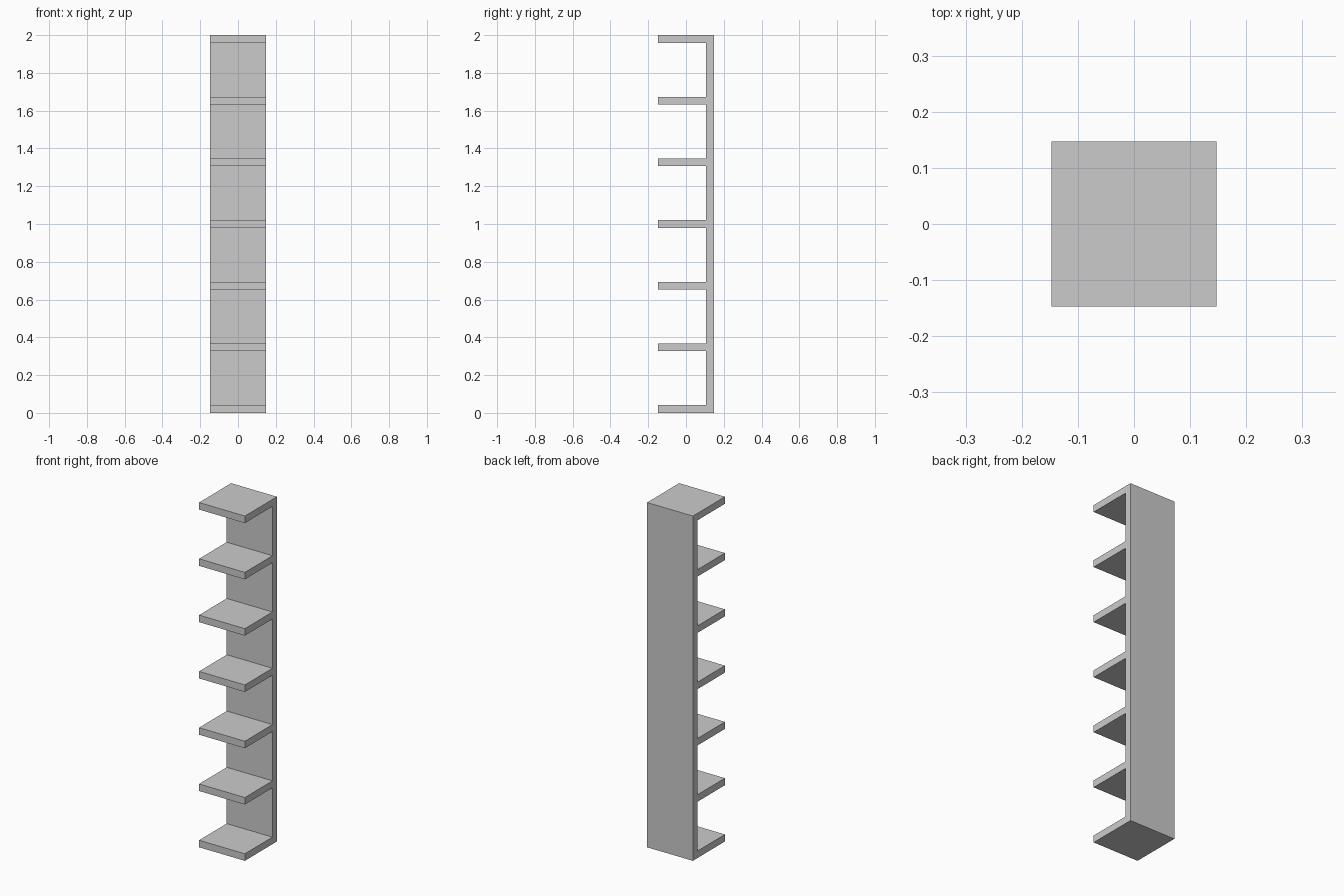
import bpy, bmesh

if "Cube" in bpy.data.objects:
    bpy.data.objects.remove(bpy.data.objects["Cube"])

T = 2 / 49            # board thickness
PITCH = 8 * T         # spacing between shelves
HALF = 3.6 * T        # half of the square footprint
SHELVES = 7

# Comb-shaped side profile (y, z): back panel with shelves reaching forward
front, inner, back = -HALF, HALF - T, HALF
profile = [(back, 2.0), (back, 0.0)]
for i in range(SHELVES):
    z = i * PITCH
    if i > 0:
        profile.append((inner, z))
    profile += [(front, z), (front, z + T)]
    if i < SHELVES - 1:
        profile.append((inner, z + T))

# Extrude the profile across the width
bm = bmesh.new()
side = bm.faces.new([bm.verts.new((-HALF, y, z)) for y, z in profile])
result = bmesh.ops.extrude_face_region(bm, geom=[side], use_keep_orig=True)
moved = [v for v in result["geom"] if isinstance(v, bmesh.types.BMVert)]
bmesh.ops.translate(bm, verts=moved, vec=(2 * HALF, 0, 0))
bmesh.ops.recalc_face_normals(bm, faces=bm.faces)

mesh = bpy.data.meshes.new("shelf_tower")
bm.to_mesh(mesh)
bm.free()
bpy.context.collection.objects.link(bpy.data.objects.new("shelf_tower", mesh))
